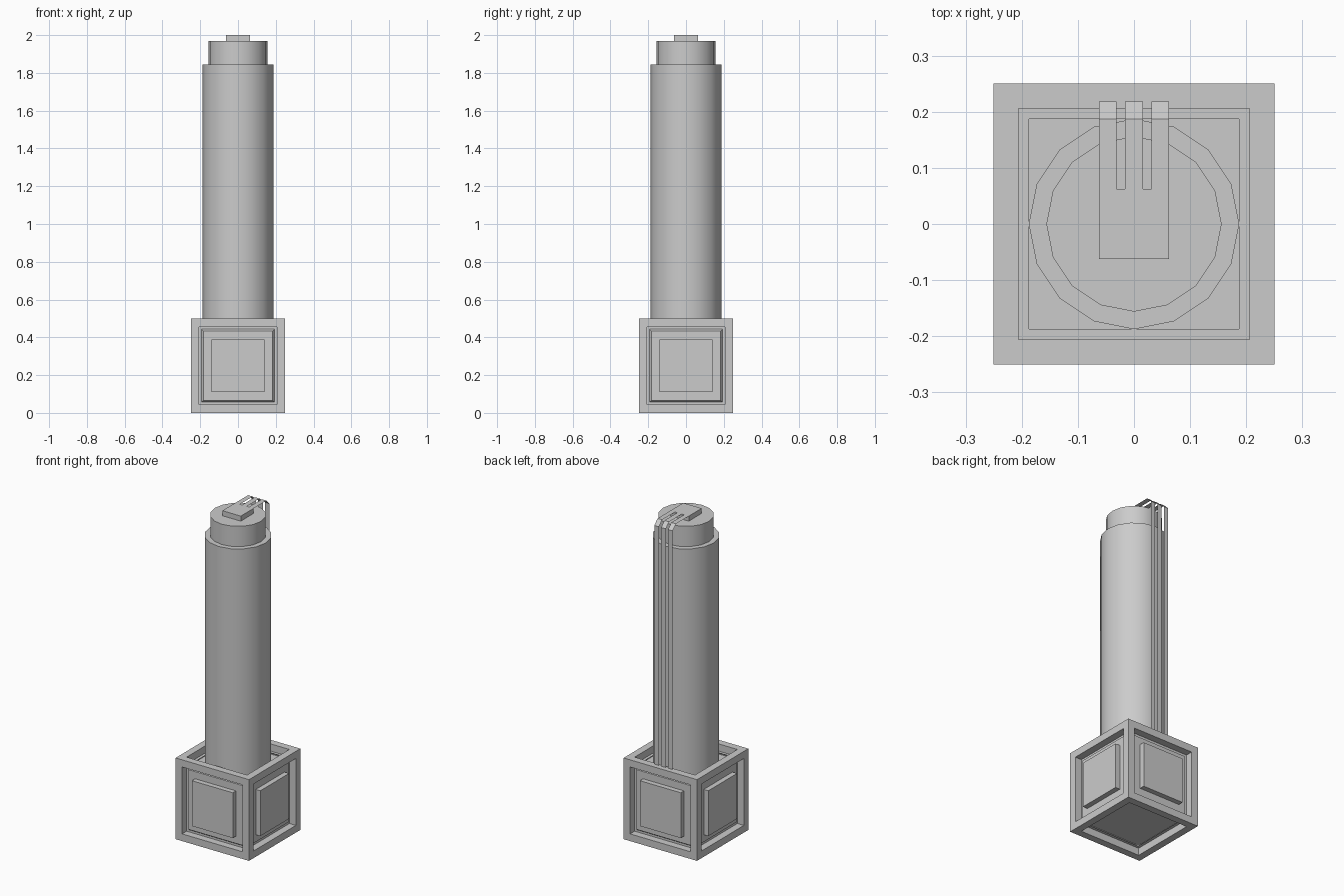
import bpy, bmesh
from math import radians

if "Cube" in bpy.data.objects:
    bpy.data.objects.remove(bpy.data.objects["Cube"])

U = 1 / 32  # basic design unit


def add_object(name, bm):
    mesh = bpy.data.meshes.new(name)
    bm.to_mesh(mesh)
    bm.free()
    ob = bpy.data.objects.new(name, mesh)
    bpy.context.collection.objects.link(ob)
    return ob


def push(bm, face, dist):
    """Extrude a face straight along its normal with vertical walls."""
    n = face.normal.copy()
    new = bmesh.ops.extrude_discrete_faces(bm, faces=[face])["faces"][0]
    bmesh.ops.translate(bm, verts=new.verts, vec=n * dist)
    new.normal_update()
    return new


def inset(bm, face, width, height=0.0):
    bmesh.ops.inset_individual(bm, faces=[face], thickness=width, depth=height)
    face.normal_update()
    return face


# Base block: recessed frame on six sides, stepped panel on the four walls
bm = bmesh.new()
bmesh.ops.create_cube(bm, size=16 * U)
bmesh.ops.translate(bm, verts=bm.verts, vec=(0, 0, 8 * U))
bm.normal_update()
for f in list(bm.faces):
    wall = abs(f.normal.z) < 0.5
    f = push(bm, inset(bm, f, 2 * U), -2 * U)
    if wall:
        f = inset(bm, f, U, U)             # bevelled panel
        push(bm, inset(bm, f, 2 * U), U)   # raised square
add_object("base_block", bm)


# Round shaft and narrower neck
def cylinder(name, radius, z0, z1):
    bpy.ops.mesh.primitive_cylinder_add(vertices=16, radius=radius, depth=z1 - z0,
                                        location=(0, 0, (z0 + z1) / 2))
    ob = bpy.context.object
    ob.name = name
    bpy.ops.object.shade_smooth_by_angle(angle=radians(35))


cylinder("shaft", 6 * U, 14 * U, 59 * U)
cylinder("neck", 5 * U, 59 * U, 63 * U)

# Connector block on top
bm = bmesh.new()
bmesh.ops.create_cube(bm, size=1)
bmesh.ops.scale(bm, verts=bm.verts, vec=(4 * U, 4 * U, U))
bmesh.ops.translate(bm, verts=bm.verts, vec=(0, 0, 63.5 * U))
add_object("connector_block", bm)

# Three flat ribbon wires running over the back and down to the base
path = [(2 * U, 64 * U), (6 * U, 64 * U), (7 * U, 63 * U), (7 * U, 16 * U)]
bm = bmesh.new()
for cx in (-1.5 * U, 0, 1.5 * U):
    rows = [[bm.verts.new((cx + s * U / 2, y, z)) for s in (-1, 1)] for y, z in path]
    for a, b in zip(rows, rows[1:]):
        bm.faces.new((a[0], a[1], b[1], b[0]))
add_object("ribbon_wires", bm)
